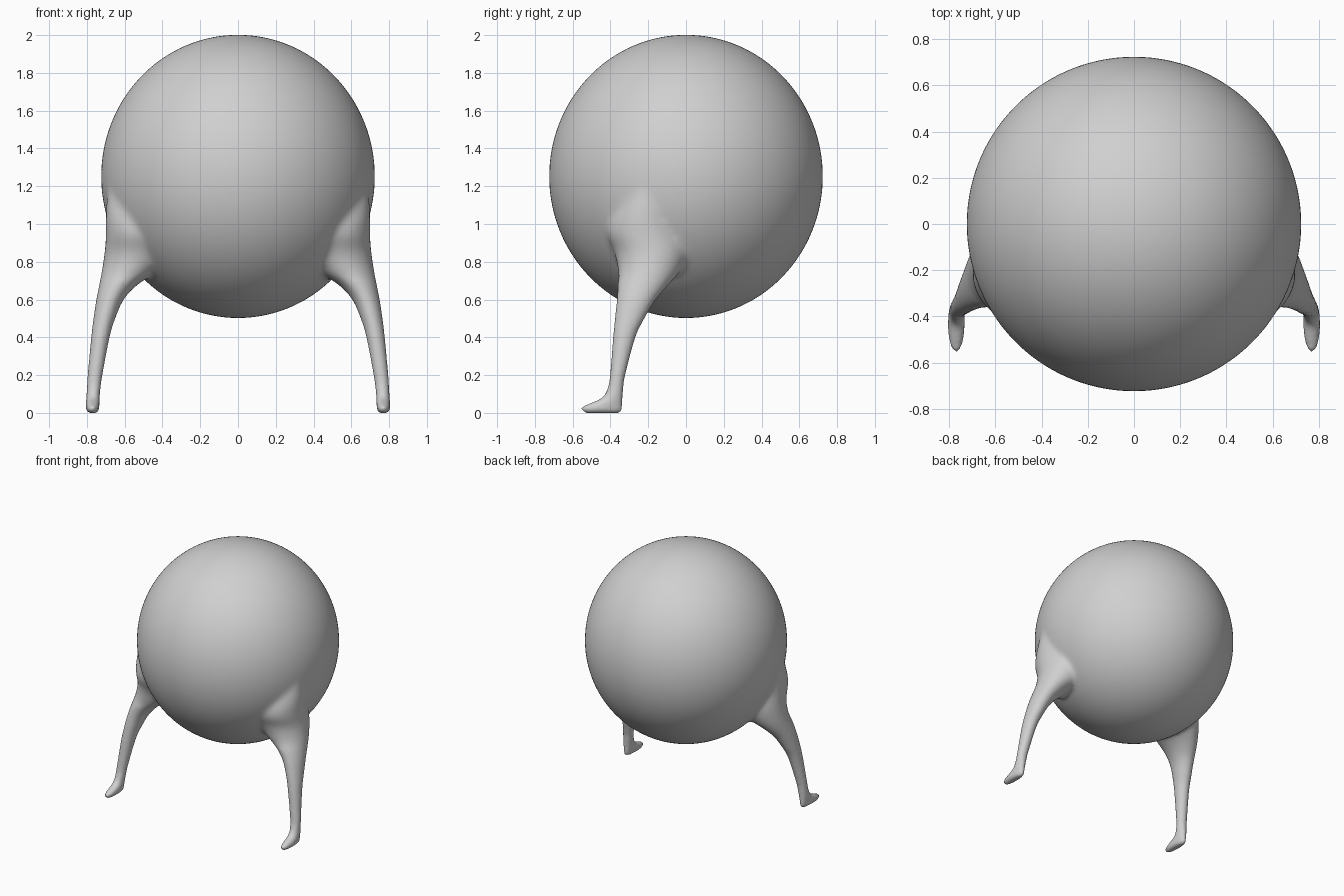
import bpy
import bmesh
from math import cos, sin, tau
from mathutils import Matrix, Vector

cube = bpy.data.objects.get("Cube")
if cube:
    bpy.data.objects.remove(cube)

# Plain grey material
grey = bpy.data.materials.new("plain grey")
grey.use_nodes = True
colour = (0.63, 0.63, 0.63, 1)
grey.diffuse_color = colour
bsdf = next(n for n in grey.node_tree.nodes if n.type == 'BSDF_PRINCIPLED')
bsdf.inputs["Base Color"].default_value = colour
bsdf.inputs["Roughness"].default_value = 0.7

# Leg sections from hip to sole: height, inner x, outer x, front y, back y
SECTIONS = [Vector(s) for s in (
    (1.20, .30, .69, -.32, -.08),
    (1.05, .30, .70, -.40, -.02),
    (.95, .30, .70, -.42, .01),
    (.85, .32, .707, -.38, .02),
    (.75, .42, .722, -.36, -.03),
    (.68, .53, .735, -.362, -.09),
    (.60, .605, .75, -.366, -.16),
    (.50, .65, .765, -.376, -.22),
    (.40, .68, .777, -.386, -.268),
    (.20, .718, .796, -.402, -.322),
    (.13, .728, .80, -.415, -.332),
    (.08, .733, .803, -.445, -.336),
    (.05, .733, .805, -.51, -.336),
    (.03, .735, .805, -.553, -.337),
    (.012, .738, .802, -.55, -.34),
    (0, .75, .79, -.53, -.35),
)]
SIDES = 32
STEPS = 4


def spline(points, steps):
    """Smooth curve through all points."""
    ext = [points[0]] + points + [points[-1]]
    out = []
    for a, b, c, d in zip(ext, ext[1:], ext[2:], ext[3:]):
        for i in range(steps):
            t = i / steps
            out.append(0.5 * (2 * b + (c - a) * t
                              + (2 * a - 5 * b + 4 * c - d) * t * t
                              + (3 * b - a - 3 * c + d) * t ** 3))
    return out + [points[-1]]


def add_leg(bm, side):
    """Loft oval sections into a closed leg and foot."""
    rings = []
    for z, x0, x1, y0, y1 in spline(SECTIONS, STEPS):
        ring = []
        for i in range(SIDES):
            a = tau * i / SIDES
            x = (x0 + x1) / 2 + (x1 - x0) / 2 * cos(a)
            y = (y0 + y1) / 2 + (y1 - y0) / 2 * sin(a)
            ring.append(bm.verts.new((side * x, y, z)))
        rings.append(ring)
    for upper, lower in zip(rings, rings[1:]):
        for i in range(SIDES):
            j = (i + 1) % SIDES
            bm.faces.new((upper[i], upper[j], lower[j], lower[i]))
    bm.faces.new(rings[0])
    bm.faces.new(rings[-1])


# Round body with a leg on each side
bm = bmesh.new()
bmesh.ops.create_uvsphere(
    bm, u_segments=96, v_segments=64, radius=1,
    matrix=Matrix.Translation((0, 0, 1.252)) @ Matrix.Diagonal((.725, .725, .75, 1)))
for side in (-1, 1):
    add_leg(bm, side)
bmesh.ops.recalc_face_normals(bm, faces=bm.faces)
mesh = bpy.data.meshes.new("body_with_legs")
bm.to_mesh(mesh)
bm.free()
body = bpy.data.objects.new("body_with_legs", mesh)
bpy.context.collection.objects.link(body)

# Fuse the parts into one skin
fuse = body.modifiers.new("fuse", 'REMESH')
fuse.mode = 'VOXEL'
fuse.voxel_size = 0.012
bpy.context.view_layer.update()
graph = bpy.context.evaluated_depsgraph_get()
skin = bpy.data.meshes.new_from_object(body.evaluated_get(graph))
body.modifiers.clear()
body.data = skin
bpy.data.meshes.remove(mesh)
skin.name = "body_with_legs"
skin.materials.clear()
skin.materials.append(grey)

# Blend the hips softly into the body, leaving the slim legs firm
group = body.vertex_groups.new(name="hips")
for v in skin.vertices:
    hip = min(1, max(0, (v.co.z - .58) / .2))
    if abs(v.co.x) < .45:
        hip = max(hip, .5)
    group.add([v.index], hip, 'REPLACE')
blend = body.modifiers.new("hip blend", 'SMOOTH')
blend.vertex_group = "hips"
blend.factor = 0.5
blend.iterations = 30
even = body.modifiers.new("even skin", 'SMOOTH')
even.factor = 0.4
even.iterations = 2

for poly in skin.polygons:
    poly.use_smooth = True
